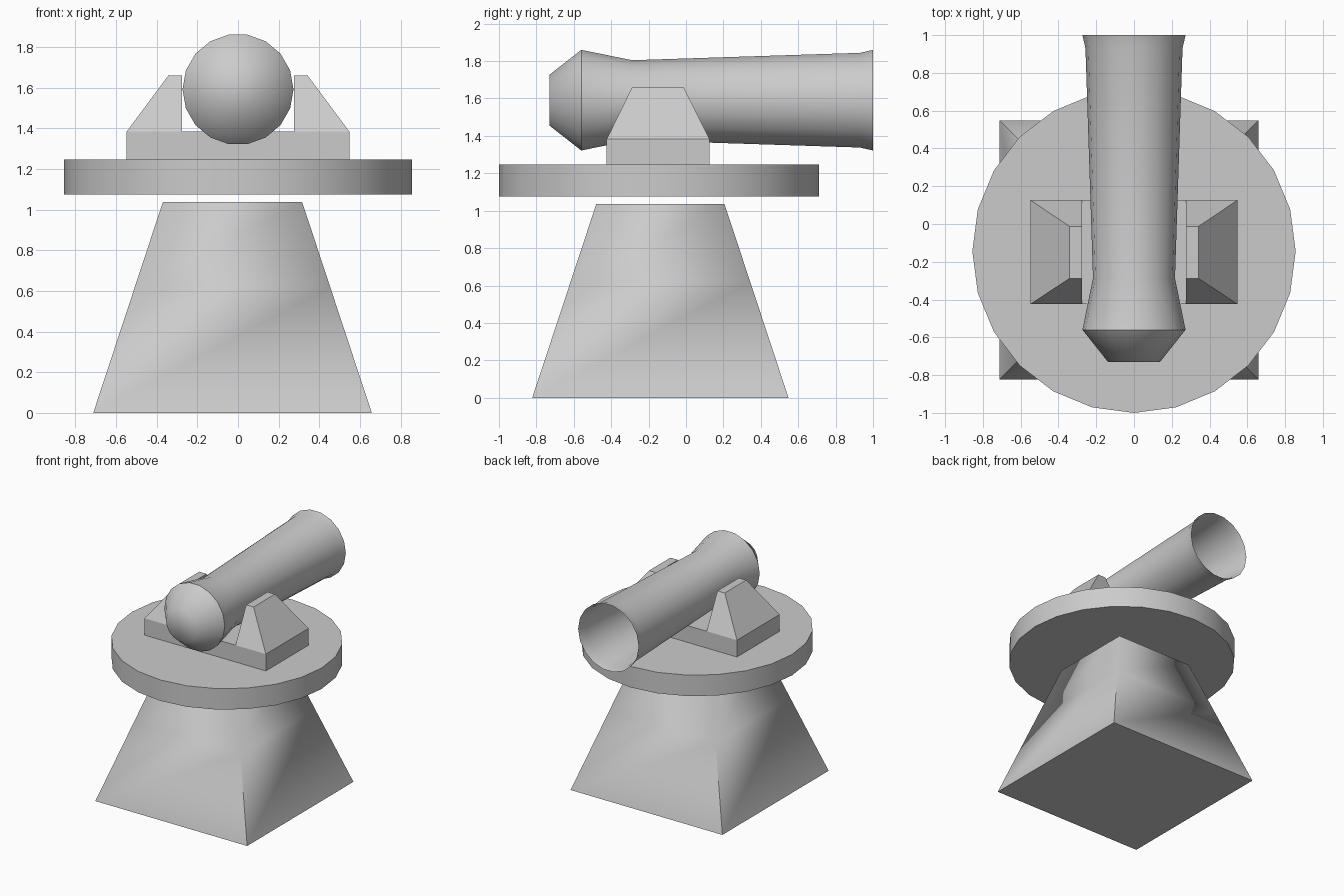
import bpy, bmesh
from math import cos, sin, tau

if "Cube" in bpy.data.objects:
    bpy.data.objects.remove(bpy.data.objects["Cube"])


def loft(name, rings, sharp_edge, cap_start=True, cap_end=True):
    """Skin a list of equal-length point rings; sharp_edge(a, b) picks the creases."""
    bm = bmesh.new()
    loops = [[bm.verts.new(p) for p in ring] for ring in rings]
    n = len(loops[0])
    for lo, hi in zip(loops, loops[1:]):
        for i in range(n):
            j = (i + 1) % n
            bm.faces.new((lo[i], lo[j], hi[j], hi[i]))
    if cap_start:
        bm.faces.new(loops[0][::-1])
    if cap_end:
        bm.faces.new(loops[-1])
    bmesh.ops.recalc_face_normals(bm, faces=bm.faces)
    for f in bm.faces:
        f.smooth = True
    for e in bm.edges:
        e.smooth = not sharp_edge(e.verts[0].co, e.verts[1].co)
    mesh = bpy.data.meshes.new(name)
    bm.to_mesh(mesh)
    bm.free()
    obj = bpy.data.objects.new(name, mesh)
    bpy.context.collection.objects.link(obj)
    return obj


def rect(x0, x1, y0, y1, z):
    return [(x0, y0, z), (x1, y0, z), (x1, y1, z), (x0, y1, z)]


def all_sharp(a, b):
    return True


# Tapered square pedestal: corners crisp low down, softened higher up
PX, PY = -0.027, -0.137


def pedestal_ring(z):
    h = 0.685 - 0.3425 * z / 1.037
    return rect(PX - h, PX + h, PY - h, PY + h, z)


loft("pedestal", [pedestal_ring(z) for z in (0, 0.62, 1.037)],
     lambda a, b: min(a.z, b.z) < 0.01 or min(a.z, b.z) > 1.0)

# Round turntable
SIDES, R = 24, 0.856
loft("turntable",
     [[(R * cos(tau * i / SIDES), -0.144 + R * sin(tau * i / SIDES), z)
       for i in range(SIDES)] for z in (1.075, 1.246)],
     lambda a, b: abs(a.z - b.z) < 0.01)

# Cradle: base slab with a tapered cheek on each side
loft("cradle_base", [rect(-0.548, 0.548, -0.424, 0.126, z) for z in (1.246, 1.383)],
     all_sharp)
for side, label in ((-1, "left"), (1, "right")):
    loft(label + "_cheek",
         [rect(side * 0.275, side * 0.548, -0.424, 0.126, 1.383),
          rect(side * 0.275, side * 0.342, -0.288, -0.012, 1.66)],
         all_sharp)

# Barrel: turned profile along y, closed breech and open muzzle
profile = [(-0.73, 0.138), (-0.56, 0.273), (-0.287, 0.217), (0.93, 0.257), (1.0, 0.273)]
N, AXIS_Z = 18, 1.591
loft("barrel",
     [[(r * cos(tau * i / N), y, AXIS_Z + r * sin(tau * i / N)) for i in range(N)]
      for y, r in profile],
     lambda a, b: abs(a.y + 0.56) < 0.01 and abs(b.y + 0.56) < 0.01,
     cap_end=False)
